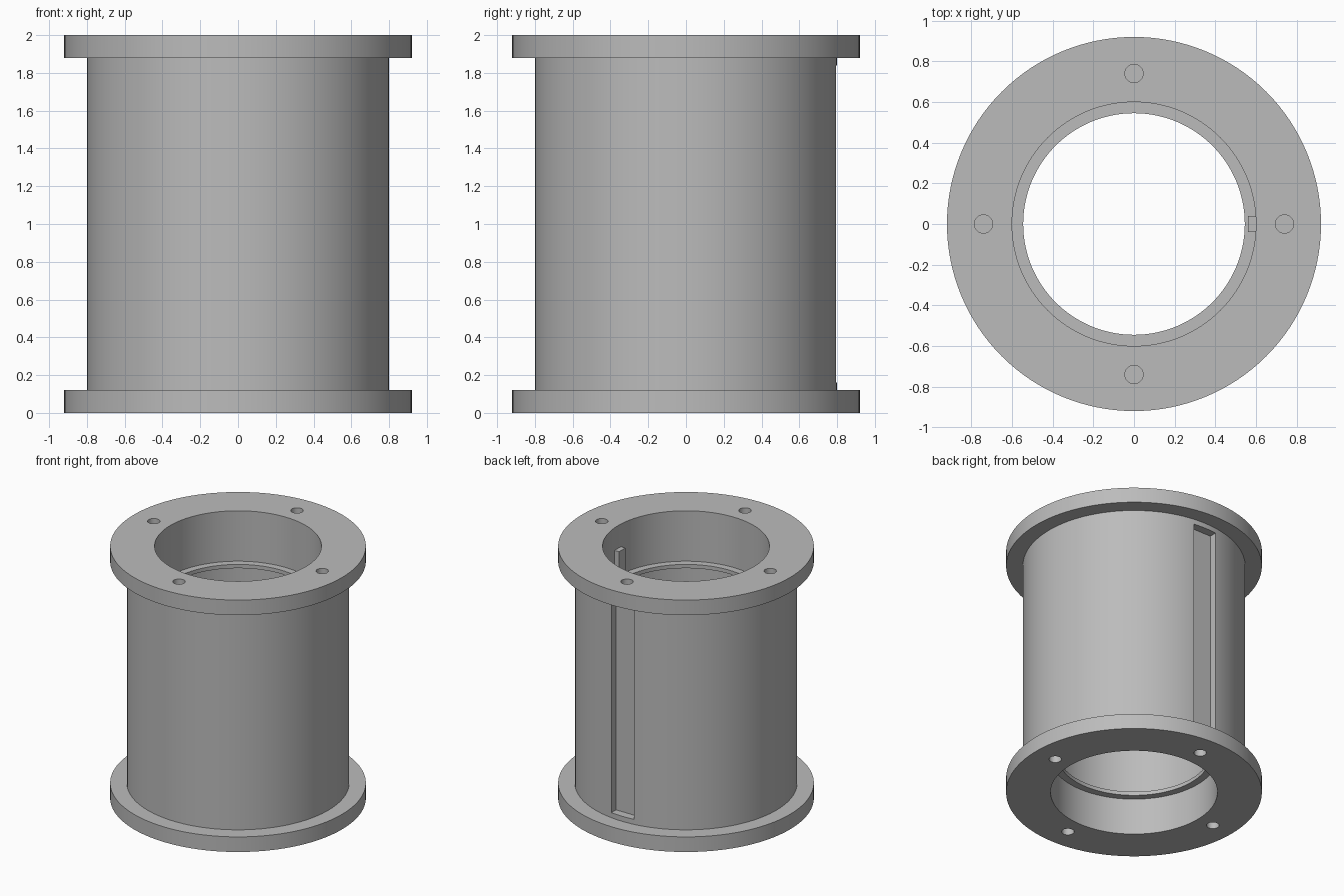
import bpy
import bmesh
import math
from mathutils import Matrix, Vector

cube = bpy.data.objects.get("Cube")
if cube:
    bpy.data.objects.remove(cube, do_unlink=True)

SIDES = 128
HEIGHT = 2.0
FLANGE_R, FLANGE_H = 0.92, 0.12
BODY_R, BORE_R, LIP_R = 0.8, 0.6, 0.545
SLOT_LOW, SLOT_HIGH = 0.16, 1.84

grey = bpy.data.materials.new("plain grey")
grey.use_nodes = True
colour = (0.5, 0.5, 0.5, 1)
grey.diffuse_color = colour
grey.node_tree.nodes["Principled BSDF"].inputs["Base Color"].default_value = colour


def finish(name, bm):
    bmesh.ops.recalc_face_normals(bm, faces=bm.faces)
    mesh = bpy.data.meshes.new(name)
    bm.to_mesh(mesh)
    bm.free()
    mesh.materials.append(grey)
    obj = bpy.data.objects.new(name, mesh)
    bpy.context.collection.objects.link(obj)
    return obj


def revolve(name, profile):
    """Spin a closed (radius, height) outline around z."""
    bm = bmesh.new()
    verts = [bm.verts.new((r, 0, z)) for r, z in profile]
    edges = [bm.edges.new((a, b)) for a, b in zip(verts, verts[1:] + verts[:1])]
    bmesh.ops.spin(bm, geom=verts + edges, cent=(0, 0, 0), axis=(0, 0, 1),
                   angle=math.tau, steps=SIDES, use_merge=True)
    bmesh.ops.remove_doubles(bm, verts=bm.verts, dist=1e-5)
    return finish(name, bm)


def box(name, low, high):
    low, high = Vector(low), Vector(high)
    bm = bmesh.new()
    bmesh.ops.create_cube(bm, size=1, matrix=Matrix.Translation((low + high) / 2)
                          @ Matrix.Diagonal((*(high - low), 1)))
    return finish(name, bm)


def rod(name, radius, centre, depth):
    bm = bmesh.new()
    bmesh.ops.create_cone(bm, cap_ends=True, segments=32, radius1=radius,
                          radius2=radius, depth=depth,
                          matrix=Matrix.Translation(centre))
    return finish(name, bm)


def cut(target, cutter):
    cutter.hide_render = True
    mod = target.modifiers.new("cut", "BOOLEAN")
    mod.operation = "DIFFERENCE"
    mod.solver = "EXACT"
    mod.object = cutter
    bpy.context.view_layer.objects.active = target
    bpy.ops.object.modifier_apply(modifier=mod.name)
    bpy.data.objects.remove(cutter, do_unlink=True)


# Tube with a flange at each end and two thin lips in the bore
outer = [(FLANGE_R, 0), (FLANGE_R, FLANGE_H), (BODY_R, FLANGE_H),
         (BODY_R, HEIGHT - FLANGE_H), (FLANGE_R, HEIGHT - FLANGE_H),
         (FLANGE_R, HEIGHT)]
bore = [(BORE_R, HEIGHT)]
for top, bottom in ((1.6, 1.57), (0.32, 0.29)):
    bore += [(BORE_R, top), (LIP_R, top), (LIP_R, bottom), (BORE_R, bottom)]
bore.append((BORE_R, 0))
sleeve = revolve("flanged_sleeve", outer + bore)

# Long slot down the back
cut(sleeve, box("slot_cutter", (-0.1, 0.735, SLOT_LOW), (0.1, 0.9, SLOT_HIGH)))

# Four blind bolt holes in each flange
for z in (0, HEIGHT):
    for i in range(4):
        angle = i * math.pi / 2
        centre = (0.74 * math.cos(angle), 0.74 * math.sin(angle), z)
        cut(sleeve, rod("hole_cutter", 0.045, centre, 2 * FLANGE_H))

# Key rib inside the bore
key = box("inner_key", (0.56, -0.04, SLOT_LOW), (0.605, 0.04, SLOT_HIGH - 0.02))

# Smooth round walls, sharp rims
bpy.ops.object.select_all(action="DESELECT")
sleeve.select_set(True)
bpy.context.view_layer.objects.active = sleeve
bpy.ops.object.shade_smooth_by_angle(angle=math.radians(30))
